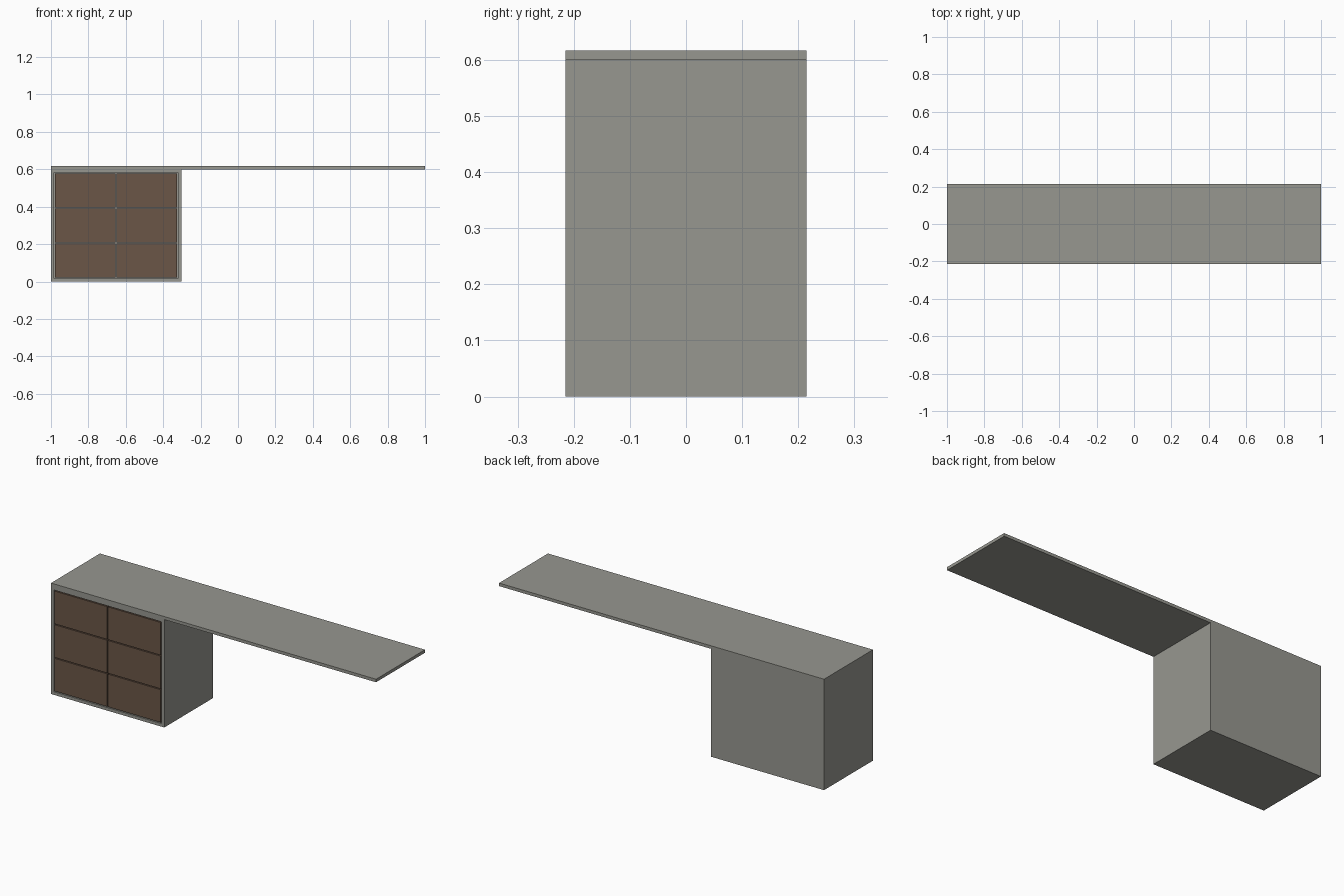
import bpy, bmesh

if "Cube" in bpy.data.objects:
    bpy.data.objects.remove(bpy.data.objects["Cube"])


def material(name, rgb):
    m = bpy.data.materials.new(name)
    m.diffuse_color = (*rgb, 1)
    m.use_nodes = True
    m.node_tree.nodes["Principled BSDF"].inputs["Base Color"].default_value = m.diffuse_color
    return m


grey = material("warm grey board", (0.31, 0.31, 0.28))
brown = material("brown drawer", (0.145, 0.093, 0.063))


def box(name, x0, x1, y0, y1, z0, z1, mat):
    bm = bmesh.new()
    bmesh.ops.create_cube(bm, size=1)
    for v in bm.verts:
        v.co = (x1 if v.co.x > 0 else x0, y1 if v.co.y > 0 else y0, z1 if v.co.z > 0 else z0)
    me = bpy.data.meshes.new(name)
    bm.to_mesh(me)
    bm.free()
    me.materials.append(mat)
    ob = bpy.data.objects.new(name, me)
    bpy.context.collection.objects.link(ob)
    return ob


D = 0.215            # half depth
T = 0.017            # board thickness
L, R = -1.0, -0.303  # cabinet sides
H = 0.6              # cabinet height

# Long desk top
box("desk_top", -1, 1, -D, D, H, H + T, grey)

# Cabinet carcass
box("left_side", L, L + T, -D, D, 0, H, grey)
box("right_side", R - T, R, -D, D, 0, H, grey)
box("cabinet_base", L + T, R - T, -D, D, 0, T, grey)
box("cabinet_ceiling", L + T, R - T, -D, D, H - T, H, grey)
box("cabinet_back", L + T, R - T, D - T, D, T, H - T, grey)

# Two columns of three flush drawers, with a narrow gap all round
gap = 0.005
w = (R - L - 2 * T - 3 * gap) / 2
h = (H - 2 * T - 4 * gap) / 3
for c in range(2):
    x = L + T + gap + c * (w + gap)
    for r in range(3):
        z = T + gap + r * (h + gap)
        box(f"drawer_{c}_{r}", x, x + w, -D, D - 0.03, z, z + h, brown)
